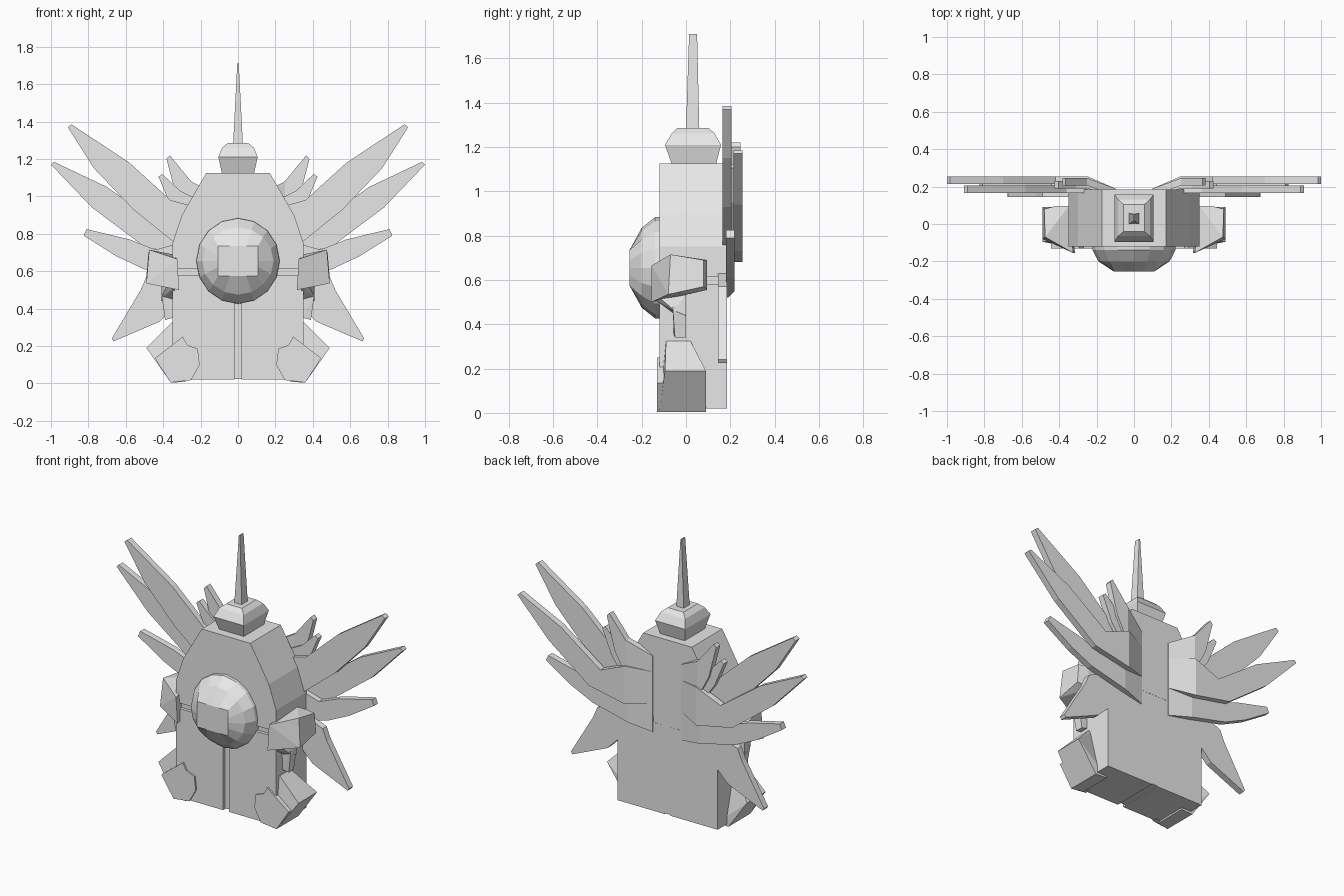
import bpy, bmesh, math
from mathutils import Vector

cube = bpy.data.objects.get("Cube")
if cube:
    bpy.data.objects.remove(cube)

grey = bpy.data.materials.new("plain_grey")
grey.use_nodes = True
grey.diffuse_color = (0.8, 0.8, 0.8, 1)
grey.node_tree.nodes["Principled BSDF"].inputs["Base Color"].default_value = (0.8, 0.8, 0.8, 1)


def finish(name, bm):
    bmesh.ops.recalc_face_normals(bm, faces=bm.faces)
    mesh = bpy.data.meshes.new(name)
    bm.to_mesh(mesh)
    bm.free()
    mesh.materials.append(grey)
    obj = bpy.data.objects.new(name, mesh)
    bpy.context.collection.objects.link(obj)
    return obj


def loft(name, rings):
    """Join matching rings of points and cap both ends."""
    bm = bmesh.new()
    loops = [[bm.verts.new(p) for p in ring] for ring in rings]
    for a, b in zip(loops, loops[1:]):
        for i in range(len(a)):
            j = (i + 1) % len(a)
            bm.faces.new((a[i], a[j], b[j], b[i]))
    caps = [bm.faces.new(loops[0]), bm.faces.new(loops[-1])]
    bmesh.ops.recalc_face_normals(bm, faces=bm.faces)
    bmesh.ops.triangulate(bm, faces=caps)
    return finish(name, bm)


def prism(name, outline, y0, y1):
    """Extrude an x-z outline along y."""
    return loft(name, [[(x, y, z) for x, z in outline] for y in (y0, y1)])


def hull(name, points, side=1):
    bm = bmesh.new()
    for x, y, z in points:
        bm.verts.new((x * side, y, z))
    bmesh.ops.convex_hull(bm, input=bm.verts)
    bmesh.ops.dissolve_limit(bm, angle_limit=0.02, verts=bm.verts, edges=bm.edges)
    return finish(name, bm)


def rect(hx, y0, y1, z):
    return [(-hx, y0, z), (hx, y0, z), (hx, y1, z), (-hx, y1, z)]


# Body: recessed core with panels leaving grooves between them
prism("body_core", [(-.335, .025), (.335, .025), (.335, .75), (-.335, .75)], -.10, .184)
half = [(.35, .615), (.35, .75), (.30, .90), (.17, 1.125)]
prism("upper_body", half + [(-x, z) for x, z in reversed(half)], -.12, .185)
for side, label in ((1, "left"), (-1, "right")):
    prism(label + "_lower_body",
          [(side * x, z) for x, z in ((.02, .02), (.35, .02), (.35, .58), (.02, .58))], -.12, .185)

# Faceted dome on the front
def dome_ring(y, rx, rz, square=False):
    ring = []
    for i in range(16):
        c, s = math.cos(i * math.pi / 8), math.sin(i * math.pi / 8)
        k = max(abs(c), abs(s)) if square else 1
        ring.append((rx * c / k, y, .655 + rz * s / k))
    return ring

loft("front_dome", [dome_ring(-.08, .225, .23), dome_ring(-.14, .222, .228),
                    dome_ring(-.20, .19, .18), dome_ring(-.255, .107, .08, True)])

# Cap and spike on top
loft("top_cap", [rect(.085, -.063, .135, 1.12), rect(.105, -.095, .158, 1.21),
                 rect(.085, -.065, .13, 1.26), rect(.055, -.04, .104, 1.285)])
loft("top_spike", [rect(.026, 0, .06, 1.28), rect(.004, .014, .05, 1.71)])


# Wings: flat blades whose roots bend in to the back of the body
blades = {
    "long_blade": (.165, [(.89, 1.385), (.91, 1.37), (.77, 1.15), (.56, .93), (.25, .68),
                          (.10, .72), (.10, .95), (.25, .95), (.36, .98), (.58, 1.18)]),
    "outer_blade": (.215, [(.985, 1.185), (1, 1.17), (.78, .94), (.50, .73), (.25, .68),
                           (.10, .70), (.10, .90), (.25, .92), (.42, .85), (.70, 1.05)]),
    "middle_blade": (.18, [(.81, .825), (.825, .79), (.65, .68), (.50, .61), (.25, .55),
                           (.10, .52), (.10, .75), (.25, .77), (.44, .715), (.58, .77)]),
    "lower_blade": (.145, [(.675, .24), (.665, .225), (.42, .33), (.33, .42), (.20, .60),
                           (.25, .67), (.49, .57), (.52, .50)]),
    "small_spike": (.205, [(.365, 1.22), (.382, 1.20), (.33, 1.0), (.25, .85),
                           (.10, .85), (.10, 1.0), (.25, 1.08)]),
    "short_spike": (.19, [(.405, 1.12), (.425, 1.105), (.36, .95), (.25, .80),
                          (.10, .80), (.10, .95), (.25, 1.0), (.31, 1.03)]),
}

# Hand block, fingers, foot and toe plate for the left side
hand = [(.35, .095, .69), (.42, .095, .69), (.48, .08, .69), (.475, -.07, .715),
        (.325, -.155, .665), (.35, .095, .56), (.42, .095, .555), (.49, .08, .57),
        (.49, -.08, .535), (.315, -.155, .50), (.45, .03, .54)]
fingers = [(.34, -.14, .51), (.38, -.12, .52), (.41, 0, .54), (.34, 0, .54),
           (.34, -.06, .45), (.41, -.05, .46), (.41, 0, .44), (.34, 0, .44)]
fingertip = [(x, y, z) for x, y0, y1, z in ((.34, -.06, 0, .48), (.41, -.06, 0, .48),
             (.35, -.055, 0, .35), (.39, -.05, 0, .34)) for y in (y0, y1)]
foot = [(.33, -.09, .325), (.33, .02, .325), (.355, -.09, .325), (.355, .02, .325),
        (.49, -.095, .19), (.49, .09, .19), (.36, -.12, .005), (.36, .09, .005),
        (.28, -.12, .008), (.28, .09, .008), (.44, .055, .24)]
toe = [(.215, .185), (.27, .205), (.295, .25), (.445, .135), (.36, .005), (.25, .018), (.205, .10)]

for side, label in ((1, "left_"), (-1, "right_")):
    for name, (y, outline) in blades.items():
        rings = []
        for dy in (0, .04):
            rings.append([(side * x, (y if x > .15 else .15) + dy, z) for x, z in outline])
        loft(label + name, rings)
    hull(label + "hand", hand, side)
    hull(label + "fingers", fingers, side)
    hull(label + "fingertip", fingertip, side)
    hull(label + "foot", foot, side)
    prism(label + "toe_plate", [(side * x, z) for x, z in toe], -.13, -.10)
